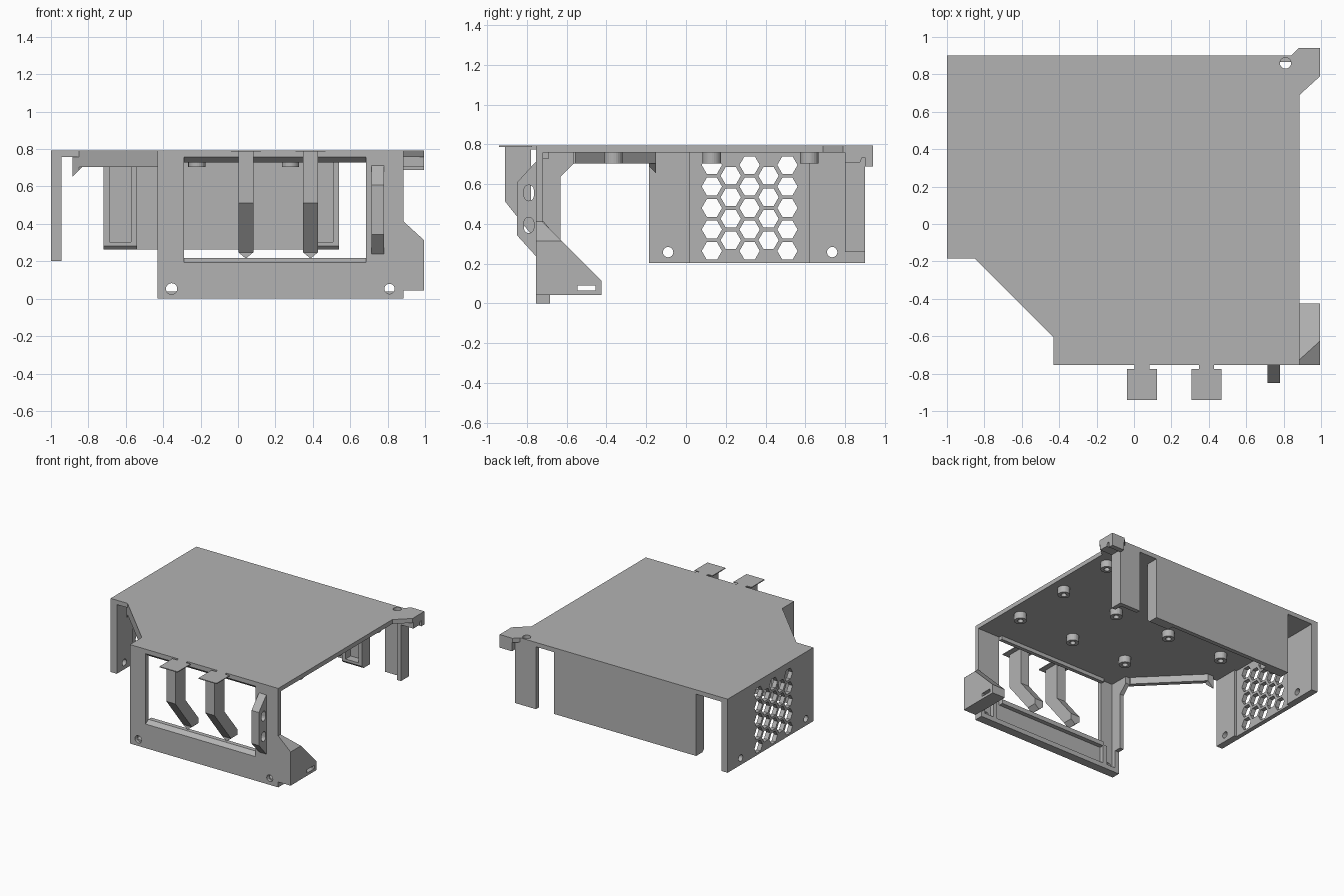
import bpy
import bmesh
import math
from mathutils import Vector

cube = bpy.data.objects.get("Cube")
if cube:
    bpy.data.objects.remove(cube, do_unlink=True)

grey = bpy.data.materials.new("plain grey")
grey.use_nodes = True
grey.diffuse_color = (0.45, 0.45, 0.45, 1)
grey.node_tree.nodes["Principled BSDF"].inputs["Base Color"].default_value = (0.45, 0.45, 0.45, 1)

DROP = 0.007  # lowers everything onto the ground
AXES = {"x": lambda u, v, w: (w, u, v),
        "y": lambda u, v, w: (u, w, v),
        "z": lambda u, v, w: (u, v, w)}


def prism(name, outline, axis, lo, hi, holes=(), cut=None):
    """Extrude a flat outline with holes along an axis, optionally trimmed by a plane."""
    curve = bpy.data.curves.new(name, "CURVE")
    curve.dimensions = "2D"
    curve.fill_mode = "BOTH"
    curve.extrude = (hi - lo) / 2
    for ring in [outline, *holes]:
        spline = curve.splines.new("POLY")
        spline.points.add(len(ring) - 1)
        for point, (u, v) in zip(spline.points, ring):
            point.co = (u, v, 0, 1)
        spline.use_cyclic_u = True
    temp = bpy.data.objects.new(name + "_temp", curve)
    bpy.context.collection.objects.link(temp)
    graph = bpy.context.evaluated_depsgraph_get()
    mesh = bpy.data.meshes.new_from_object(temp.evaluated_get(graph))
    bpy.data.objects.remove(temp, do_unlink=True)
    bpy.data.curves.remove(curve)

    bm = bmesh.new()
    bm.from_mesh(mesh)
    mid = (lo + hi) / 2
    for vert in bm.verts:
        vert.co = AXES[axis](vert.co.x, vert.co.y, vert.co.z + mid)
    bmesh.ops.remove_doubles(bm, verts=bm.verts, dist=1e-5)
    if cut:
        geom = bm.verts[:] + bm.edges[:] + bm.faces[:]
        bmesh.ops.bisect_plane(bm, geom=geom, plane_co=cut[0], plane_no=cut[1], clear_outer=True)
        bmesh.ops.holes_fill(bm, edges=[e for e in bm.edges if e.is_boundary])
    bmesh.ops.translate(bm, verts=bm.verts, vec=(0, 0, -DROP))
    bmesh.ops.recalc_face_normals(bm, faces=bm.faces)
    for face in bm.faces:
        face.smooth = False
    bm.to_mesh(mesh)
    bm.free()
    mesh.name = name
    mesh.materials.clear()
    mesh.materials.append(grey)
    obj = bpy.data.objects.new(name, mesh)
    bpy.context.collection.objects.link(obj)
    return obj


def rect(u0, u1, v0, v1):
    return [(u0, v0), (u1, v0), (u1, v1), (u0, v1)]


def ring(u, v, radius, sides=24):
    return [(u + radius * math.cos(math.tau * i / sides),
             v + radius * math.sin(math.tau * i / sides)) for i in range(sides)]


def slot(u, v, half_width, half_height, steps=6):
    """Upright slot with rounded ends."""
    rise = half_height - half_width
    arc = [math.pi * i / steps for i in range(steps + 1)]
    top = [(u + half_width * math.cos(a), v + rise + half_width * math.sin(a)) for a in arc]
    return top + [(2 * u - a, 2 * v - b) for a, b in top]


def box(name, x0, x1, y0, y1, z0, z1):
    return prism(name, rect(x0, x1, y0, y1), "z", z0, z1)


TOP, UNDER = 0.8, 0.765

# Top plate with clipped corner, corner ear and screw hole
prism("top_plate",
      [(-1, 0.9), (0.84, 0.9), (0.88, 0.94), (0.995, 0.94), (0.995, 0.79), (0.885, 0.69),
       (0.885, -0.755), (-0.43, -0.755), (-0.43, -0.605), (-0.85, -0.185), (-1, -0.185)],
      "z", UNDER, TOP, [ring(0.81, 0.86, 0.03)])

# Screw bosses under the plate
for x in (0.78, 0.28, -0.22, -0.72):
    for y in (-0.365, 0.13, 0.62):
        if x + y > -1:
            prism("boss", ring(x, y, 0.046), "z", 0.71, UNDER, [ring(x, y, 0.022, 12)])

# Front frame
prism("front_panel", rect(-0.43, 0.885, 0.007, UNDER), "y", -0.755, -0.72,
      [rect(-0.29, 0.685, 0.2, 0.764), ring(-0.355, 0.06, 0.03), ring(0.81, 0.06, 0.027)])
prism("window_sill", [(-0.755, 0.2), (-0.72, 0.225), (-0.685, 0.225), (-0.685, 0.19), (-0.755, 0.19)],
      "x", -0.29, 0.685)
prism("window_lintel", [(-0.755, UNDER), (-0.72, 0.735), (-0.69, 0.735), (-0.69, UNDER)],
      "x", -0.29, 0.685)
box("bottom_lip", -0.43, 0.885, -0.73, -0.685, 0.007, 0.045)
for x0, x1 in ((-0.43, -0.395), (-0.315, -0.28), (0.74, 0.77), (0.85, 0.885)):
    box("bottom_rib", x0, x1, -0.73, -0.685, 0.04, 0.2)
box("frame_flange", -0.43, -0.395, -0.73, -0.63, 0.19, UNDER)

# Side foot: sloped block with a slot through it
prism("side_foot", [(-0.755, 0.05), (-0.425, 0.05), (-0.425, 0.12), (-0.73, 0.425), (-0.755, 0.425)],
      "x", 0.88, 0.995, [rect(-0.545, -0.455, 0.072, 0.098)],
      cut=(Vector((0.885, 0, 0.42)), Vector((1, 0, 1.1))))

# Spring fingers with thumb tabs
for x in (0.042, 0.388):
    half = 0.04
    box("finger_tab", x - 0.08, x + 0.08, -0.94, -0.775, 0.793, TOP)
    box("finger_neck", x - half, x + half, -0.78, -0.75, 0.78, TOP)
    prism("spring_finger", [(-0.91, 0.795), (-0.91, 0.52), (-0.7, 0.255), (-0.62, 0.255),
                            (-0.62, 0.3), (-0.78, 0.5), (-0.78, 0.795)], "x", x - half, x + half)
    prism("finger_tip", [(x - half, 0.255), (x, 0.222), (x + half, 0.255)], "y", -0.7, -0.62)

# Front cable loop
prism("cable_loop", [(-0.755, 0.72), (-0.85, 0.615), (-0.85, 0.35), (-0.755, 0.245),
                     (-0.73, 0.245), (-0.73, 0.72)], "x", 0.715, 0.78,
      [slot(-0.79, z, 0.025, 0.04) for z in (0.563, 0.4)])

# Vented side wall
vents = []
for col in range(5):
    count = 5 - col % 2
    for row in range(count):
        vents.append(ring(0.13 + 0.095 * col, 0.487 + 0.108 * (row - (count - 1) / 2), 0.051, 6))
screws = [ring(y, 0.265, 0.026) for y in (-0.09, 0.735)]
prism("vent_wall", rect(-0.185, 0.9, 0.21, UNDER), "x", -1, -0.965, vents + screws)
for (y0, y1), screw in zip(((-0.185, 0.02), (0.62, 0.9)), screws):
    prism("wall_pad", rect(y0, y1, 0.21, UNDER), "x", -0.966, -0.945, [screw])
prism("wall_post", [(-1, 0.21), (-0.91, 0.21), (-0.91, 0.635), (-0.835, 0.71), (-0.835, UNDER), (-1, UNDER)],
      "y", -0.185, -0.15, cut=(Vector((-0.85, -0.185, 0)), Vector((-1, -1, 0)).normalized()))

# Beam along the clipped corner, with its brace
prism("corner_beam", [(-0.85, -0.185), (-0.43, -0.605), (-0.43, -0.555), (-0.8, -0.185), (-0.835, -0.15)],
      "z", 0.71, UNDER)
prism("frame_brace", [(-0.64, 0.635), (-0.565, 0.71), (-0.565, UNDER), (-0.64, UNDER)], "x", -0.43, -0.395)

# Back wall with pocket frames at both ends
box("back_wall", -0.72, 0.54, 0.865, 0.9, 0.27, UNDER)
for x0, x1 in ((-0.72, -0.54), (0.36, 0.54)):
    for a, b in ((x0, x0 + 0.033), (x1 - 0.033, x1)):
        box("pocket_side", a, b, 0.8, 0.87, 0.29, UNDER)
    prism("pocket_floor", [(0.8, 0.31), (0.8, 0.29), (0.82, 0.27), (0.87, 0.27), (0.87, 0.31)],
          "x", x0, x1)

# Angled rear leg
prism("rear_leg", [(0.7, 0.9), (0.885, 0.9), (0.885, 0.8), (0.85, 0.8), (0.85, 0.865), (0.7, 0.865)],
      "z", 0.265, UNDER)

# Hook under the corner ear
prism("corner_hook", [(0.8, UNDER), (0.8, 0.715), (0.875, 0.715), (0.885, 0.74), (0.9, 0.74),
                      (0.9, 0.695), (0.94, 0.695), (0.94, UNDER)], "x", 0.885, 0.995)
